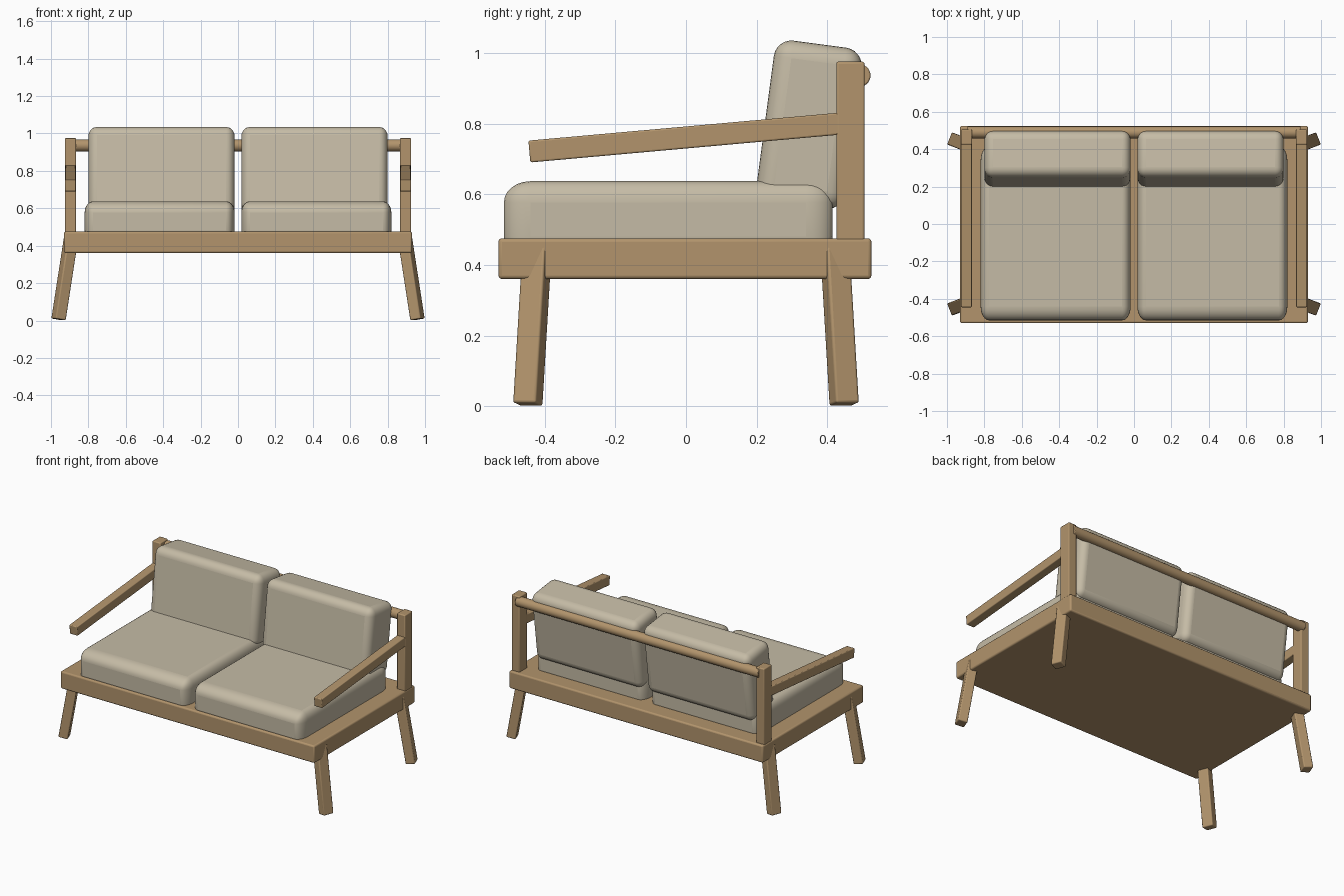
import bpy
import math
from mathutils import Matrix, Vector

cube = bpy.data.objects.get("Cube")
if cube:
    bpy.data.objects.remove(cube, do_unlink=True)


def material(name, rgb):
    mat = bpy.data.materials.new(name)
    mat.use_nodes = True
    mat.diffuse_color = (*rgb, 1)
    mat.node_tree.nodes["Principled BSDF"].inputs["Base Color"].default_value = (*rgb, 1)
    return mat


wood = material("oak wood", (0.445, 0.296, 0.15))
fabric = material("beige fabric", (0.56, 0.5, 0.38))


def finish(obj, name, mat, bevel, segments):
    """Name, colour, round the edges and smooth the shading."""
    obj.name = name
    obj.data.materials.append(mat)
    mod = obj.modifiers.new("rounded edges", 'BEVEL')
    mod.width = bevel
    mod.segments = segments
    mod.limit_method = 'ANGLE'
    bpy.ops.object.shade_smooth_by_angle(angle=math.radians(35))
    return obj


def box(name, center, size, mat, radii, segments=3, rotation=None):
    """Box whose edge rounding has its own radius on each axis."""
    bpy.ops.mesh.primitive_cube_add(size=1)
    obj = bpy.context.object
    obj.data.transform(Matrix.Diagonal([s / r for s, r in zip(size, radii)] + [1]))
    turn = rotation or Matrix.Identity(4)
    obj.matrix_world = Matrix.Translation(center) @ turn @ Matrix.Diagonal([*radii, 1])
    return finish(obj, name, mat, 1.0, segments)


edge = (0.01, 0.01, 0.01)

# Seat base
box("seat_base", (0, -0.003, 0.418), (1.86, 1.055, 0.115), wood, edge)

# Back rail
bpy.ops.mesh.primitive_cylinder_add(vertices=32, radius=0.032, depth=1.78,
                                    location=(0, 0.49, 0.936),
                                    rotation=(0, math.pi / 2, 0))
finish(bpy.context.object, "back_rail", wood, 0.004, 2)

for side, sx in (("left", 1), ("right", -1)):
    # Back post
    box(f"back_post_{side}", (sx * 0.896, 0.465, 0.715), (0.06, 0.08, 0.52), wood,
        (0.006, 0.006, 0.006))

    # Sloping armrest, ending inside the post
    start, end = Vector((sx * 0.896, -0.443, 0.721)), Vector((sx * 0.896, 0.46, 0.802))
    slope = math.atan2(end.z - start.z, end.y - start.y)
    box(f"armrest_{side}", (start + end) / 2, (0.058, (end - start).length, 0.062), wood,
        (0.005, 0.005, 0.005), rotation=Matrix.Rotation(slope, 4, 'X'))

    # Splayed legs, turned toward the corners
    for place, sy in (("front", -1), ("back", 1)):
        foot = Vector((sx * 0.96, sy * 0.447, 0.006))
        top = Vector((sx * 0.89, sy * 0.421, 0.455))
        turn = (Matrix.Rotation(math.atan2(sy * 0.36, sx * 0.93), 4, 'Z')
                @ Matrix.Rotation(math.radians(-9.4), 4, 'Y'))
        box(f"{place}_leg_{side}", (foot + top) / 2, (0.06, 0.07, (top - foot).length),
            wood, (0.007, 0.007, 0.007), rotation=turn)

    # Seat and back cushions
    box(f"seat_cushion_{side}", (sx * 0.419, -0.05, 0.529), (0.802, 0.93, 0.216), fabric,
        (0.045, 0.075, 0.06), 6)
    lean = math.radians(-7.6)
    up = Vector((0, -math.sin(lean), math.cos(lean)))
    box(f"back_cushion_{side}", Vector((sx * 0.409, 0.379, 1.0245)) - up * 0.23,
        (0.782, 0.25, 0.46), fabric, (0.045, 0.05, 0.05), 6,
        rotation=Matrix.Rotation(lean, 4, 'X'))
